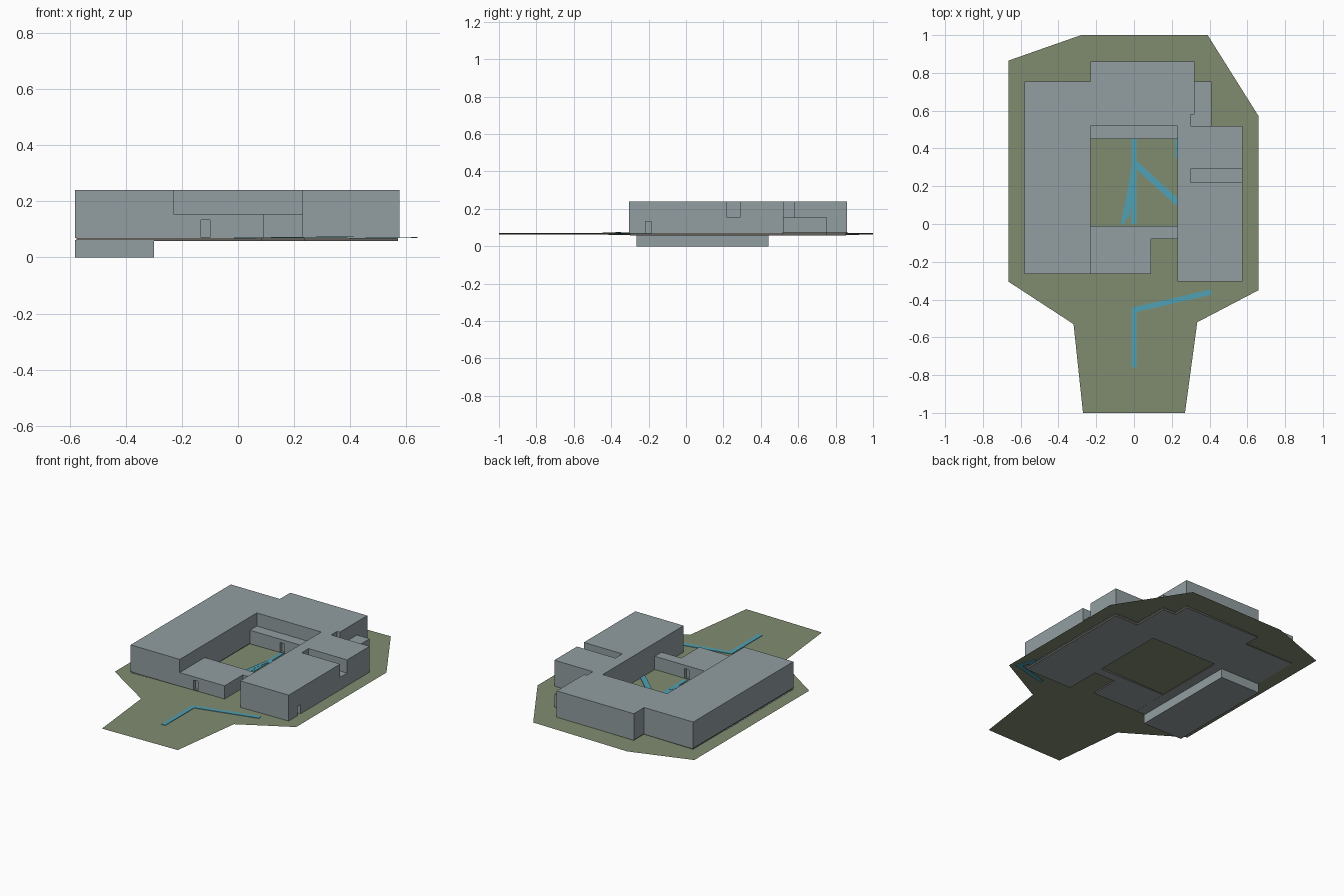
import bpy, bmesh
from mathutils import Vector

if "Cube" in bpy.data.objects:
    bpy.data.objects.remove(bpy.data.objects["Cube"])


def material(name, rgb):
    m = bpy.data.materials.new(name)
    m.diffuse_color = (*rgb, 1)
    m.use_nodes = True
    m.node_tree.nodes["Principled BSDF"].inputs["Base Color"].default_value = m.diffuse_color
    return m


GREY = material("wall grey", (0.287, 0.337, 0.356))
GREEN = material("grass green", (0.216, 0.262, 0.162))
BLUE = material("path blue", (0.08, 0.352, 0.456))
BROWN = material("plinth brown", (0.13, 0.115, 0.105))


def ground_z(x):
    return 0.067 + 0.011 * x


def make_object(name, bm, *mats):
    bmesh.ops.recalc_face_normals(bm, faces=bm.faces[:])
    me = bpy.data.meshes.new(name)
    bm.to_mesh(me)
    bm.free()
    ob = bpy.data.objects.new(name, me)
    bpy.context.collection.objects.link(ob)
    for m in mats:
        me.materials.append(m)
    return ob


def prism(name, outline, z0, z1, *mats):
    """Extrude a flat outline from z0 up to z1."""
    bm = bmesh.new()
    face = bm.faces.new([bm.verts.new((x, y, z0)) for x, y in outline])
    ext = bmesh.ops.extrude_face_region(bm, geom=[face])["geom"]
    for v in ext:
        if isinstance(v, bmesh.types.BMVert):
            v.co.z = z1
    return make_object(name, bm, *mats)


def rect(x0, x1, y0, y1):
    return [(x0, y0), (x1, y0), (x1, y1), (x0, y1)]


def inset(outline, d):
    """Move each edge of a counter-clockwise right-angled outline inward."""
    out = []
    for i, p in enumerate(outline):
        a = (Vector(p) - Vector(outline[i - 1])).normalized()
        b = (Vector(outline[(i + 1) % len(outline)]) - Vector(p)).normalized()
        n = Vector((-a.y - b.y, a.x + b.x))
        out.append((p[0] + n.x * d, p[1] + n.y * d))
    return out


def ribbon(name, pts, width, lift):
    """Thin strip that follows the ground slope, with mitred bends."""
    pts = [Vector(p) for p in pts]
    bm = bmesh.new()
    rows = []
    for i, p in enumerate(pts):
        dirs = []
        if i > 0:
            dirs.append((p - pts[i - 1]).normalized())
        if i < len(pts) - 1:
            dirs.append((pts[i + 1] - p).normalized())
        t = sum(dirs, Vector((0, 0))).normalized()
        n = Vector((-t.y, t.x)) * (width / 2 / max(0.5, t.dot(dirs[0])))
        row = []
        for q in (p + n, p - n):
            row.append(bm.verts.new((q.x, q.y, ground_z(q.x) + lift)))
        rows.append(row)
    for r, s in zip(rows, rows[1:]):
        bm.faces.new((r[0], r[1], s[1], s[0]))
    ext = bmesh.ops.extrude_face_region(bm, geom=bm.faces[:])["geom"]
    for v in ext:
        if isinstance(v, bmesh.types.BMVert):
            v.co.z += 0.003
    return make_object(name, bm, BLUE)


# Sloping site
site = [(-0.27, -1), (0.27, -1), (0.335, -0.52), (0.66, -0.35), (0.66, 0.57),
        (0.39, 1), (-0.28, 1), (-0.665, 0.865), (-0.665, -0.305), (-0.32, -0.53)]
bm = bmesh.new()
bm.faces.new([bm.verts.new((x, y, ground_z(x))) for x, y in site])
make_object("ground", bm, GREEN)

# Tall wings around the courtyard
FLOOR, LOW, HIGH = 0.07, 0.155, 0.24
main = prism("main_wings", [
    (-0.58, -0.265), (-0.23, -0.265), (-0.23, 0.52), (0.23, 0.52),
    (0.23, -0.305), (0.575, -0.305), (0.575, 0.22), (0.30, 0.22),
    (0.30, 0.29), (0.575, 0.29), (0.575, 0.52), (0.30, 0.52),
    (0.30, 0.58), (0.32, 0.58), (0.32, 0.86), (-0.23, 0.86),
    (-0.23, 0.755), (-0.58, 0.755)], FLOOR, HIGH, GREY)

# Low parts
front_outline = [(-0.23, -0.265), (0.09, -0.265), (0.09, -0.08),
                 (0.23, -0.08), (0.23, -0.01), (-0.23, -0.01)]
front = prism("front_wing", front_outline, FLOOR, LOW, GREY)
gallery = prism("courtyard_gallery", rect(-0.23, 0.23, 0.45, 0.52), FLOOR, LOW, GREY)
prism("east_link", rect(0.30, 0.575, 0.22, 0.29), FLOOR, LOW, GREY)
prism("north_east_annex", [(0.30, 0.52), (0.41, 0.52), (0.41, 0.755), (0.32, 0.755),
                           (0.32, 0.58), (0.30, 0.58)], FLOOR, LOW, GREY)

# Recessed plinths: brown sides, grey underside
wings = [(-0.58, -0.265), (-0.23, -0.265), (-0.23, 0.45), (0.23, 0.45),
         (0.23, -0.305), (0.575, -0.305), (0.575, 0.52), (0.41, 0.52),
         (0.41, 0.755), (0.32, 0.755), (0.32, 0.86), (-0.23, 0.86),
         (-0.23, 0.755), (-0.58, 0.755)]
front_base = [(x + (-0.02 if x < -0.2 else 0.02 if x > 0.2 else 0), y)
              for x, y in front_outline]
for name, outline, z in (("main_plinth", wings, 0.058),
                         ("front_plinth", front_base, 0.0585)):
    ob = prism(name, inset(outline, 0.005), z, FLOOR + 0.001, GREY, BROWN)
    for p in ob.data.polygons:
        p.material_index = 1 if abs(p.normal.z) < 0.5 else 0

# Basement under the west wing
prism("basement", rect(-0.58, -0.30, -0.265, 0.44), 0, 0.062, GREY)

# Door recesses
for name, target, x, y in (("front_door", front, -0.115, -0.265),
                           ("courtyard_south_door", front, 0, -0.01),
                           ("courtyard_north_door", gallery, 0, 0.45),
                           ("east_door", main, 0.575, -0.20)):
    dx, dy = (0.02, 0.016) if target is main else (0.016, 0.02)
    cutter = prism(name + "_cutter", rect(x - dx, x + dx, y - dy, y + dy),
                   FLOOR - 0.02, 0.133, GREY)
    cutter.hide_render = True
    cutter.hide_set(True)
    mod = target.modifiers.new(name, "BOOLEAN")
    mod.operation = "DIFFERENCE"
    mod.object = cutter
    mod.solver = "EXACT"

# Paths
ribbon("approach_path", [(0, -0.76), (0, -0.455), (0.41, -0.36)], 0.028, 0.0005)
ribbon("buried_path", [(0.40, -0.362), (0.62, -0.31), (0.575, -0.20)], 0.028, -0.005)
ribbon("courtyard_path", [(0, 0), (0, 0.45)], 0.024, 0.0005)
ribbon("courtyard_east_path", [(0.005, 0.32), (0.235, 0.11)], 0.034, 0.001)
ribbon("courtyard_west_path", [(0, 0.31), (-0.03, 0.14), (-0.06, 0)], 0.022, 0.0015)
ribbon("courtyard_branch_path", [(-0.005, 0.17), (-0.035, 0.03)], 0.014, 0.002)
ribbon("courtyard_edge_path", [(0.225, 0.45), (0.225, 0.35)], 0.012, 0.0005)
